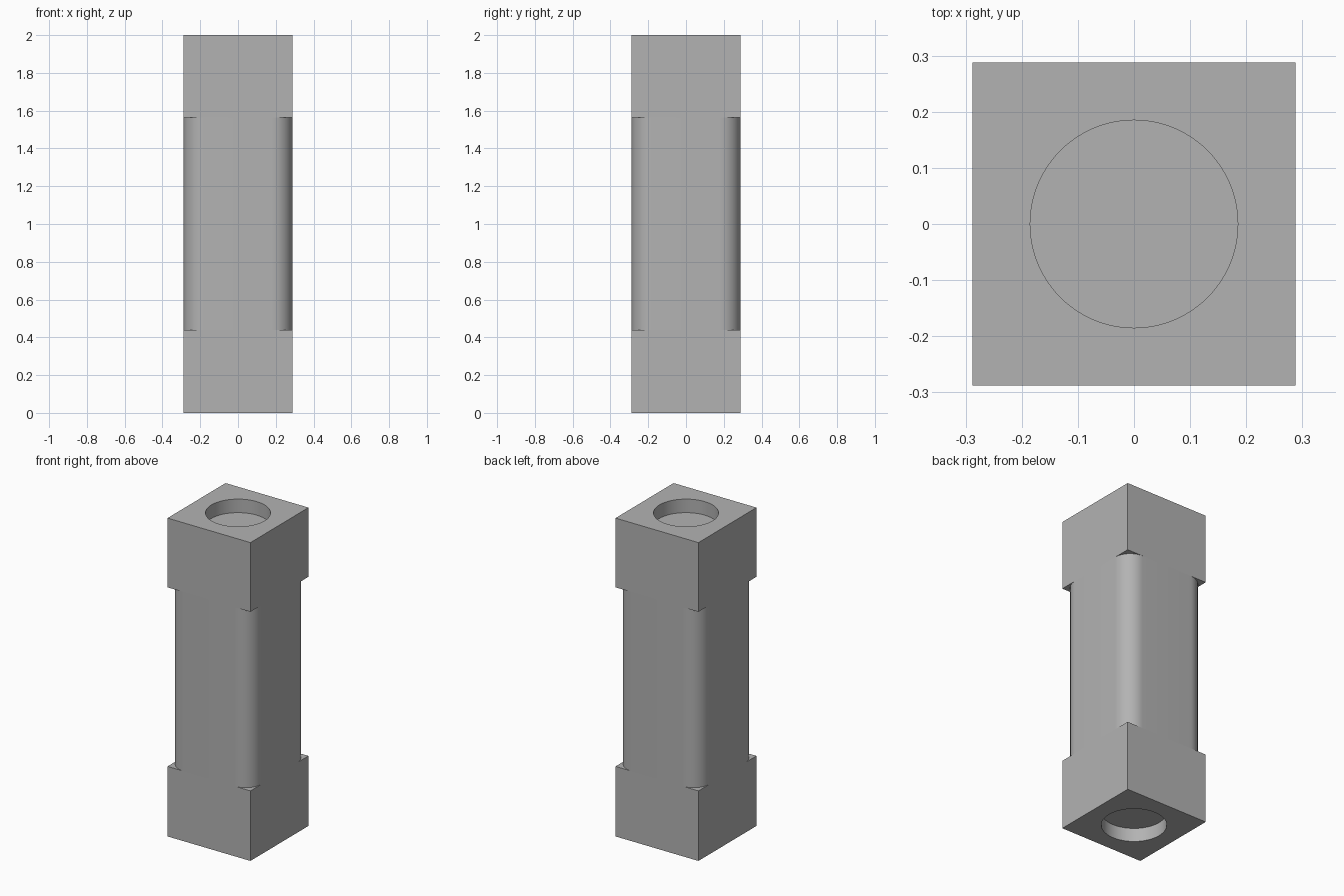
import bpy
import bmesh
from math import cos, sin, pi, radians

cube = bpy.data.objects.get("Cube")
if cube:
    bpy.data.objects.remove(cube, do_unlink=True)

HALF = 0.288            # half width of the square section
LOW, HIGH = 0.44, 1.565  # limits of the rounded middle
FILLET = 0.11           # corner radius of the middle
HOLE, DEPTH = 0.185, 0.085
SEGMENTS = 96

grey = bpy.data.materials.new("plain grey")
grey.use_nodes = True
colour = (0.45, 0.45, 0.45, 1)
grey.diffuse_color = colour
grey.node_tree.nodes["Principled BSDF"].inputs["Base Color"].default_value = colour


def finish(name, bm):
    bmesh.ops.recalc_face_normals(bm, faces=bm.faces)
    mesh = bpy.data.meshes.new(name)
    bm.to_mesh(mesh)
    bm.free()
    mesh.materials.append(grey)
    obj = bpy.data.objects.new(name, mesh)
    bpy.context.collection.objects.link(obj)
    bpy.ops.object.select_all(action='DESELECT')
    obj.select_set(True)
    bpy.context.view_layer.objects.active = obj
    bpy.ops.object.shade_smooth_by_angle(angle=radians(30))
    return obj


def square_block(name, inner, outer):
    """Square end block with a round blind recess in its outer face."""
    bm = bmesh.new()
    recess = outer + (DEPTH if outer < inner else -DEPTH)

    def square(z):
        return [bm.verts.new((x * HALF, y * HALF, z))
                for x, y in ((1, 1), (-1, 1), (-1, -1), (1, -1))]

    def circle(z):
        return [bm.verts.new((HOLE * cos(2 * pi * i / SEGMENTS),
                              HOLE * sin(2 * pi * i / SEGMENTS), z))
                for i in range(SEGMENTS)]

    def wall(a, b):
        for i in range(len(a)):
            j = (i + 1) % len(a)
            bm.faces.new((a[i], a[j], b[j], b[i]))

    base, corners = square(inner), square(outer)
    rim, floor = circle(outer), circle(recess)
    wall(base, corners)
    wall(rim, floor)
    bm.faces.new(base)
    bm.faces.new(floor)
    # Outer face: one panel per side, meeting at the diagonals
    quarter = SEGMENTS // 4
    for k in range(4):
        start = quarter // 2 + k * quarter
        arc = [rim[(start + i) % SEGMENTS] for i in range(quarter + 1)]
        bm.faces.new([corners[(k + 1) % 4], corners[k]] + arc)
    return finish(name, bm)


def rounded_column(name, bottom, top):
    """Square column with rounded vertical corners."""
    bm = bmesh.new()
    steps = 16
    centre = HALF - FILLET
    ring = []
    for k, (sx, sy) in enumerate(((1, 1), (-1, 1), (-1, -1), (1, -1))):
        for i in range(steps + 1):
            a = (k + i / steps) * pi / 2
            ring.append(bm.verts.new((sx * centre + FILLET * cos(a),
                                      sy * centre + FILLET * sin(a), bottom)))
    face = bm.faces.new(ring)
    lifted = bmesh.ops.extrude_face_region(bm, geom=[face], use_keep_orig=True)
    verts = [v for v in lifted["geom"] if isinstance(v, bmesh.types.BMVert)]
    bmesh.ops.translate(bm, verts=verts, vec=(0, 0, top - bottom))
    return finish(name, bm)


square_block("lower_block", LOW, 0.0)
rounded_column("rounded_column", LOW, HIGH)
square_block("upper_block", HIGH, 2.0)
